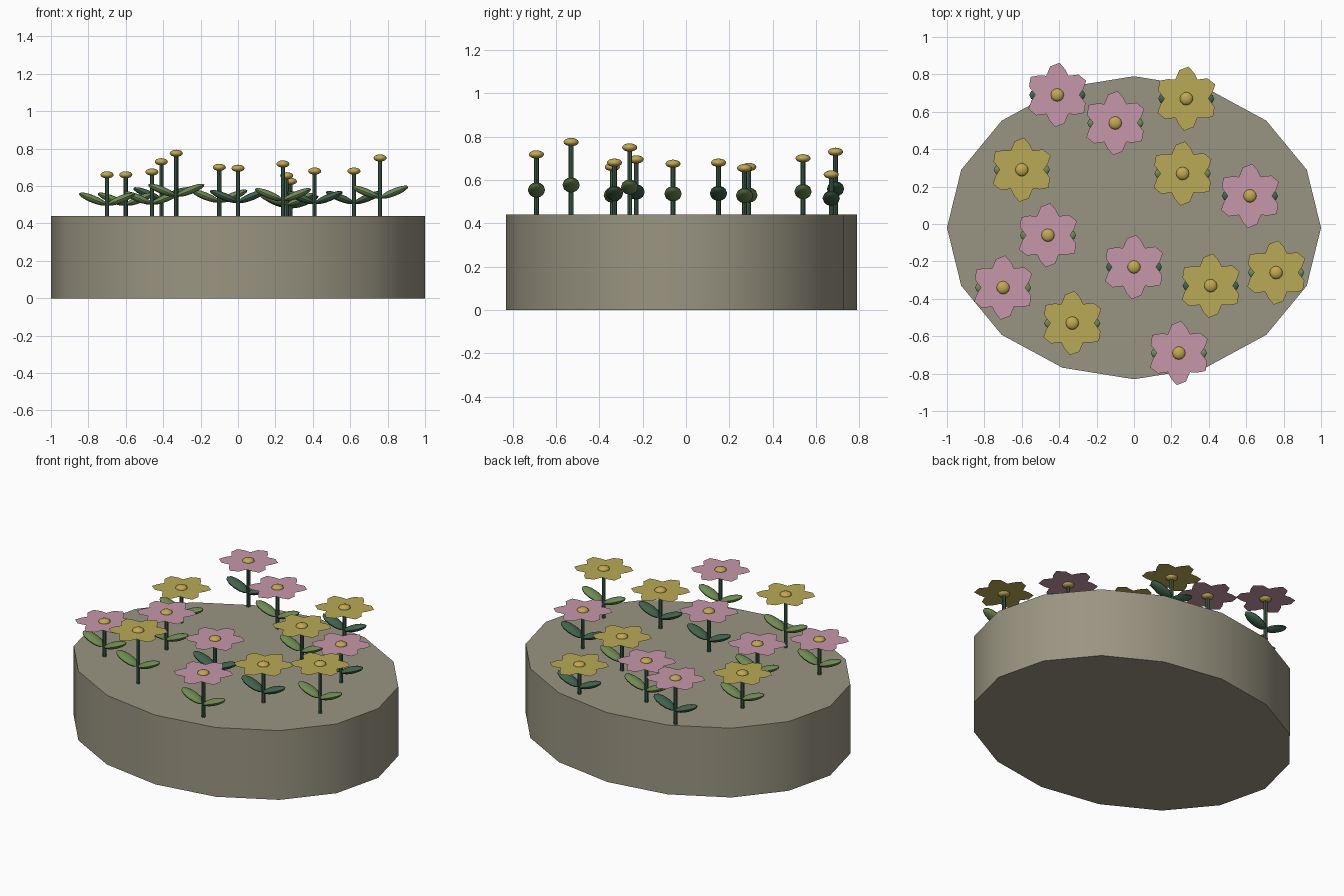
import bpy, bmesh
from math import radians, cos, sin
from mathutils import Matrix, Vector

cube = bpy.data.objects.get("Cube")
if cube:
    bpy.data.objects.remove(cube, do_unlink=True)


def material(name, hex_code):
    srgb = [int(hex_code[i:i + 2], 16) / 255 for i in (0, 2, 4)]
    colour = [((c + 0.055) / 1.055) ** 2.4 for c in srgb] + [1]
    mat = bpy.data.materials.new(name)
    mat.use_nodes = True
    mat.diffuse_color = colour
    mat.node_tree.nodes["Principled BSDF"].inputs["Base Color"].default_value = colour
    return mat


stone = material("warm grey", "9a9582")
pink = material("pink", "c697a9")
yellow = material("yellow", "b9aa56")
gold = material("gold", "c2a852")
light_green = material("light green", "6f8c52")
dark_green = material("dark green", "41634d")


def add_object(name, bm, mat, smooth=True):
    mesh = bpy.data.meshes.new(name)
    bm.to_mesh(mesh)
    bm.free()
    mesh.materials.append(mat)
    obj = bpy.data.objects.new(name, mesh)
    bpy.context.collection.objects.link(obj)
    if smooth:
        bpy.ops.object.select_all(action="DESELECT")
        obj.select_set(True)
        bpy.context.view_layer.objects.active = obj
        bpy.ops.object.shade_smooth_by_angle(angle=radians(40))
    return obj


def ellipsoid(bm, size, matrix):
    bmesh.ops.create_uvsphere(bm, u_segments=12, v_segments=8, radius=1,
                              matrix=matrix @ Matrix.Diagonal((*size, 1)))


# Oval base
BASE = 0.44
bm = bmesh.new()
bmesh.ops.create_cone(bm, cap_ends=True, segments=16, radius1=1, radius2=1, depth=BASE,
                      matrix=Matrix.Translation((0, -0.02, BASE / 2))
                      @ Matrix.Diagonal((1, 0.81, 1, 1)))
add_object("base", bm, stone)

# One petal's outline: angle from its axis, distance from the centre
PETAL = ((-30, 0.118), (-17, 0.143), (-4, 0.172), (14, 0.157))


def add_flower(x, y, height, petal_mat, leaf_mat):
    at = Vector((x, y, 0))
    # Stem
    bm = bmesh.new()
    bmesh.ops.create_cone(bm, cap_ends=True, segments=8, radius1=0.011, radius2=0.011,
                          depth=height - BASE,
                          matrix=Matrix.Translation(at + Vector((0, 0, (BASE + height) / 2))))
    add_object("stem", bm, dark_green)
    # Pair of raised leaves
    bm = bmesh.new()
    leaf_z = BASE + 0.41 * (height - BASE)
    for side in (-1, 1):
        place = Matrix.Translation(at + Vector((side * 0.076, 0, leaf_z)))
        ellipsoid(bm, (0.08, 0.04, 0.02), place @ Matrix.Rotation(-side * radians(22), 4, "Y"))
    add_object("leaves", bm, leaf_mat)
    # Flat ring of six petals
    bm = bmesh.new()
    hub = bm.verts.new((x, y, height))
    rim = []
    for i in range(6):
        for offset, r in PETAL:
            a = radians(30 + 60 * i + offset)
            rim.append(bm.verts.new((x + r * cos(a), y + r * sin(a), height)))
    for i, v in enumerate(rim):
        bm.faces.new((hub, v, rim[(i + 1) % len(rim)]))
    add_object("petals", bm, petal_mat, smooth=False)
    # Flower centre
    bm = bmesh.new()
    ellipsoid(bm, (0.035, 0.035, 0.019), Matrix.Translation(at + Vector((0, 0, height))))
    add_object("flower_centre", bm, gold)


# Position, height and colours of each flower
for flower in (
    (-0.41, 0.69, 0.73, pink, dark_green),
    (-0.10, 0.54, 0.70, pink, light_green),
    (0.62, 0.15, 0.68, pink, dark_green),
    (-0.46, -0.06, 0.675, pink, light_green),
    (0.00, -0.23, 0.695, pink, dark_green),
    (-0.70, -0.34, 0.66, pink, light_green),
    (0.24, -0.69, 0.718, pink, light_green),
    (0.28, 0.67, 0.625, yellow, dark_green),
    (-0.60, 0.29, 0.66, yellow, light_green),
    (0.26, 0.27, 0.655, yellow, light_green),
    (0.41, -0.33, 0.68, yellow, dark_green),
    (0.76, -0.26, 0.75, yellow, light_green),
    (-0.33, -0.53, 0.775, yellow, light_green),
):
    add_flower(*flower)
